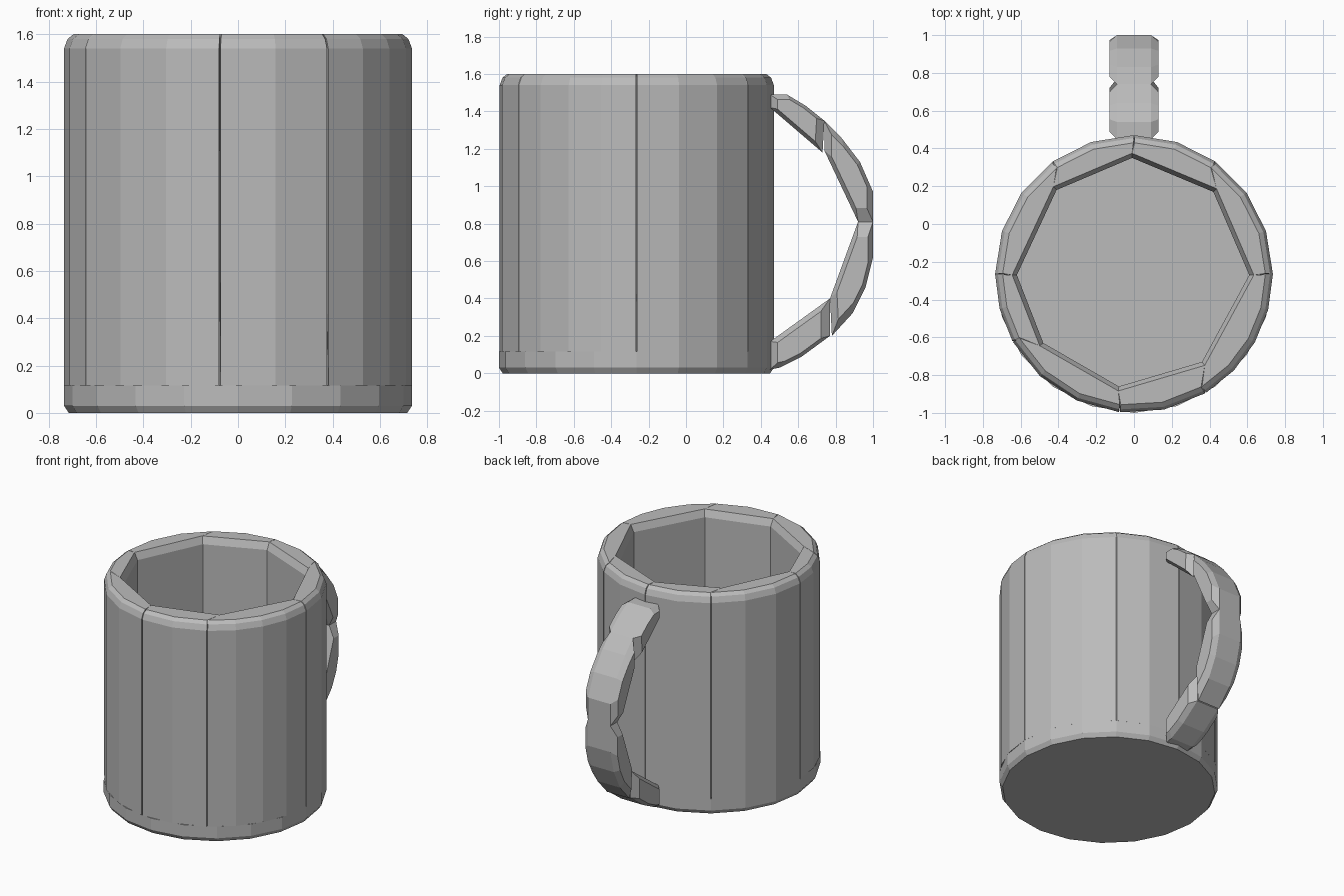
import bpy, bmesh
from math import sin, cos, radians
from mathutils import Vector

cube = bpy.data.objects.get("Cube")
if cube:
    bpy.data.objects.remove(cube)

CY, R, H, FLOOR = -0.265, 0.735, 1.6, 0.115

grey = bpy.data.materials.new("plain_grey")
grey.use_nodes = True
colour = (0.5, 0.5, 0.5, 1)
grey.diffuse_color = colour
grey.node_tree.nodes["Principled BSDF"].inputs["Base Color"].default_value = colour


def hull(name, points):
    """Flat-shaded convex solid around the points."""
    bm = bmesh.new()
    for p in points:
        bm.verts.new(p)
    bmesh.ops.convex_hull(bm, input=bm.verts[:])
    loose = [v for v in bm.verts if not v.link_faces]
    bmesh.ops.delete(bm, geom=loose, context='VERTS')
    bmesh.ops.dissolve_limit(bm, angle_limit=radians(1), verts=bm.verts[:], edges=bm.edges[:])
    bmesh.ops.recalc_face_normals(bm, faces=bm.faces[:])
    mesh = bpy.data.meshes.new(name)
    bm.to_mesh(mesh)
    bm.free()
    mesh.materials.append(grey)
    obj = bpy.data.objects.new(name, mesh)
    bpy.context.collection.objects.link(obj)
    return obj


def polar(deg, r, z):
    return (r * cos(radians(deg)), CY + r * sin(radians(deg)), z)


# Base disc with a small chamfer underneath
hull("base", [polar(a, r, z) for a in range(0, 360, 18)
              for r, z in ((R - 0.02, 0), (R, 0.03), (R, FLOOR))])

# Wall staves: each has a curved outside and one flat inside face
seams = [0, 54, 90, 126, 180, 209, 264, 301, 360]
inner = [(0.61, -0.27), (0.42, 0.17), (-0.01, 0.35), (-0.41, 0.18),
         (-0.62, -0.27), (-0.48, -0.63), (-0.08, -0.86), (0.36, -0.73)]
GAP = 0.25
for i in range(len(inner)):
    start, end = seams[i] + GAP, seams[i + 1] - GAP
    steps = max(2, round((end - start) / 16))
    angles = [start + (end - start) * k / steps for k in range(steps + 1)]
    pts = [polar(a, r, z) for a in angles
           for r, z in ((R, FLOOR), (R, H - 0.06), (R - 0.015, H - 0.02), (R - 0.04, H))]
    for x, y in (inner[i], inner[(i + 1) % len(inner)]):
        pts.append((x, y, FLOOR))
        pts.append((x, y, H - 0.05))
        pts.append((x * 1.04, CY + (y - CY) * 1.04, H))
    hull(f"wall_{i + 1}", pts)

# Handle: four chamfered links, outlined in (y, z)
links = {
    "handle_top": [(0.45, 1.49), (0.54, 1.49), (0.64, 1.43), (0.74, 1.35),
                   (0.73, 1.18), (0.45, 1.42)],
    "handle_upper": [(0.74, 1.35), (0.83, 1.26), (0.93, 1.13), (1.0, 0.97),
                     (1.0, 0.81), (0.92, 0.81), (0.74, 1.19)],
    "handle_lower": [(1.0, 0.81), (1.0, 0.62), (0.96, 0.46), (0.89, 0.32),
                     (0.78, 0.2), (0.77, 0.4), (0.92, 0.81)],
    "handle_bottom": [(0.45, 0.02), (0.5, 0.03), (0.62, 0.09), (0.77, 0.2),
                      (0.77, 0.4), (0.45, 0.17)],
}
for name, outline in links.items():
    centre = sum((Vector(p) for p in outline), Vector((0, 0))) / len(outline)
    pts = []
    for p in outline:
        side = Vector(p).lerp(centre, 0.28)
        for s in (-1, 1):
            pts.append((s * 0.09, p[0], p[1]))
            pts.append((s * 0.13, side.x, side.y))
    hull(name, pts)
